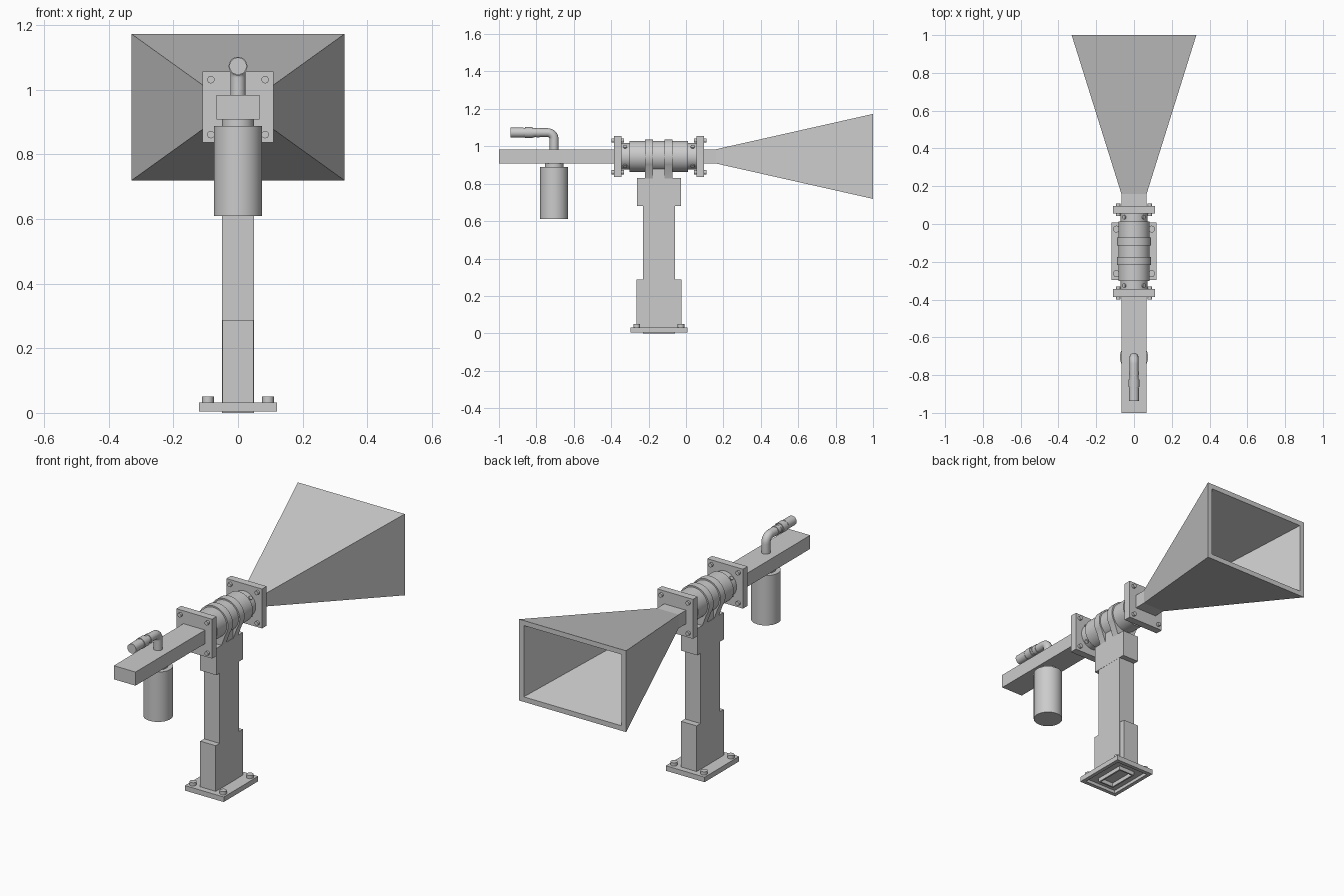
import bpy, bmesh, math
from mathutils import Vector, Matrix

if "Cube" in bpy.data.objects:
    bpy.data.objects.remove(bpy.data.objects["Cube"])

CY, CZ = -0.145, 0.946      # centre of the pedestal / axis height


def finish(bm, name, smooth=False):
    bmesh.ops.recalc_face_normals(bm, faces=bm.faces)
    me = bpy.data.meshes.new(name)
    bm.to_mesh(me)
    bm.free()
    ob = bpy.data.objects.new(name, me)
    bpy.context.collection.objects.link(ob)
    if smooth:
        bpy.ops.object.select_all(action='DESELECT')
        ob.select_set(True)
        bpy.context.view_layer.objects.active = ob
        bpy.ops.object.shade_smooth_by_angle(angle=math.radians(35))
    return ob


def add_box(bm, x, y, z):
    c = Vector(((x[0] + x[1]) / 2, (y[0] + y[1]) / 2, (z[0] + z[1]) / 2))
    s = (x[1] - x[0], y[1] - y[0], z[1] - z[0])
    return bmesh.ops.create_cube(bm, size=1, matrix=Matrix.Translation(c) @ Matrix.Diagonal((*s, 1)))


def box(name, x, y, z, recess=None):
    """Box; recess = (wall, depth) hollows it from below."""
    bm = bmesh.new()
    add_box(bm, x, y, z)
    if recess:
        f = min(bm.faces, key=lambda f: f.calc_center_median().z)
        bmesh.ops.inset_region(bm, faces=[f], thickness=recess[0])
        bmesh.ops.translate(bm, verts=f.verts, vec=(0, 0, 0))
        r = bmesh.ops.extrude_face_region(bm, geom=[f])
        vs = [v for v in r['geom'] if isinstance(v, bmesh.types.BMVert)]
        bmesh.ops.translate(bm, verts=vs, vec=(0, 0, recess[1]))
        if f.is_valid:
            bmesh.ops.delete(bm, geom=[f], context='FACES_ONLY')
    return finish(bm, name)


def add_rod(bm, a, b, r, n=40):
    a, b = Vector(a), Vector(b)
    d = b - a
    m = Matrix.Translation((a + b) / 2) @ d.to_track_quat('Z', 'Y').to_matrix().to_4x4()
    bmesh.ops.create_cone(bm, cap_ends=True, segments=n, radius1=r, radius2=r, depth=d.length, matrix=m)


def rods(name, items, n=40):
    bm = bmesh.new()
    for a, b, r in items:
        add_rod(bm, a, b, r, n)
    return finish(bm, name, True)


# Base plate, hollow post, and reinforcing plates
box("base_plate", (-0.12, 0.12), (CY - 0.152, CY + 0.152), (0.004, 0.032), (0.03, 0.018))
box("post", (-0.049, 0.049), (CY - 0.086, CY + 0.086), (0, 0.83), (0.012, 0.75))
box("post_head", (-0.05, 0.05), (CY - 0.117, CY + 0.117), (0.68, 0.83), (0.03, 0.0005))
for s, nm in ((-1, "front"), (1, "back")):
    ys = sorted((CY + s * 0.086, CY + s * 0.12))
    box(nm + "_stiffener", (-0.048, 0.048), ys, (0.03, 0.287))
rods("base_bolts", [((x, CY + y, 0.03), (x, CY + y, 0.05), 0.018)
                    for x in (-0.093, 0.093) for y in (-0.118, 0.118)], 24)

# Round body with collars at both ends
rods("body", [((0, CY - 0.157, CZ), (0, CY + 0.157, CZ), 0.083)], 64)
rods("collars", [((0, CY + s * 0.15, CZ), (0, CY + s * 0.205, CZ), 0.071) for s in (-1, 1)], 48)

# Radial set screws on the collars
screws = []
for s in (-1, 1):
    for k in range(4):
        a = math.radians(45 + 90 * k)
        d = Vector((math.cos(a), 0, math.sin(a)))
        p = Vector((0, CY + s * 0.181, CZ))
        screws.append((p + d * 0.06, p + d * 0.077, 0.011))
rods("collar_screws", screws, 16)

# Clamp bands: ring over the body with flanks running down to the post head
for s, nm in ((-1, "front"), (1, "back")):
    bm = bmesh.new()
    prof = [(0.05, 0.828)]
    for i in range(41):
        a = math.radians(-35 + 250 * i / 40)
        prof.append((0.091 * math.cos(a), CZ + 0.091 * math.sin(a)))
    prof.append((-0.05, 0.828))
    y0 = CY + s * 0.052 - 0.021
    f = bm.faces.new([bm.verts.new((x, y0, z)) for x, z in prof])
    r = bmesh.ops.extrude_face_region(bm, geom=[f])
    bmesh.ops.translate(bm, vec=(0, 0.042, 0), verts=[v for v in r['geom'] if isinstance(v, bmesh.types.BMVert)])
    finish(bm, nm + "_clamp_band", True)
box("saddle", (-0.048, 0.048), (CY - 0.066, CY + 0.066), (0.82, 0.90))

# Square flanges and through bolts
for s, nm in ((-1, "front"), (1, "back")):
    ys = sorted((CY + s * 0.2, CY + s * 0.241))
    box(nm + "_flange", (-0.11, 0.11), ys, (CZ - 0.11, CZ + 0.11))
    rods(nm + "_flange_bolts", [((x, ys[0] - 0.013, CZ + z), (x, ys[1] + 0.013, CZ + z), 0.0115)
                                for x in (-0.084, 0.084) for z in (-0.085, 0.085)], 16)

# Rectangular guide
W, H = 0.067, 0.038
box("guide", (-W, W), (-1, -0.36), (CZ - H, CZ + H))

# Horn: straight throat, flared outer skin, rim and inner skin
bm = bmesh.new()
loops = []
for y, w, h in ((0.08, W, H), (0.16, W, H), (1.0, 0.33, 0.227),
                (1.0, 0.302, 0.199), (0.17, W - 0.02, H - 0.015)):
    loops.append([bm.verts.new((sx * w, y, CZ + sz * h)) for sx, sz in ((-1, -1), (1, -1), (1, 1), (-1, 1))])
for a, b in zip(loops, loops[1:]):
    for i in range(4):
        j = (i + 1) % 4
        bm.faces.new((a[i], a[j], b[j], b[i]))
bm.faces.new(loops[0])
bm.faces.new(loops[-1])
finish(bm, "horn")

# Canister hanging under the guide
TY = -0.705
rods("canister", [((0, TY, 0.61), (0, TY, 0.888), 0.075)], 64)
rods("canister_neck", [((0, TY, 0.88), (0, TY, 0.912), 0.05)], 48)

# Elbow pipe on top
TZ, R = 1.073, 0.035
pts = [(0, TY, 0.97)]
for i in range(9):
    a = math.pi / 2 * i / 8
    pts.append((0, TY - R + R * math.cos(a), TZ - R + R * math.sin(a)))
pts.append((0, -0.86, TZ))
cu = bpy.data.curves.new("elbow_pipe_path", 'CURVE')
cu.dimensions = '3D'
cu.bevel_depth = 0.0235
cu.bevel_resolution = 6
cu.use_fill_caps = True
sp = cu.splines.new('POLY')
sp.points.add(len(pts) - 1)
for p, c in zip(sp.points, pts):
    p.co = (*c, 1)
pipe = bpy.data.objects.new("elbow_pipe", cu)
bpy.context.collection.objects.link(pipe)
bpy.ops.object.select_all(action='DESELECT')
pipe.select_set(True)
bpy.context.view_layer.objects.active = pipe
bpy.ops.object.convert(target='MESH')
bpy.ops.object.shade_smooth_by_angle(angle=math.radians(35))

# Pipe coupling: rings and end piece
rods("pipe_coupling", [((0, y0, TZ), (0, y1, TZ), r) for y0, y1, r in (
    (-0.80, -0.782, 0.026), (-0.862, -0.822, 0.029), (-0.872, -0.81, 0.025), (-0.938, -0.868, 0.0265))], 32)
